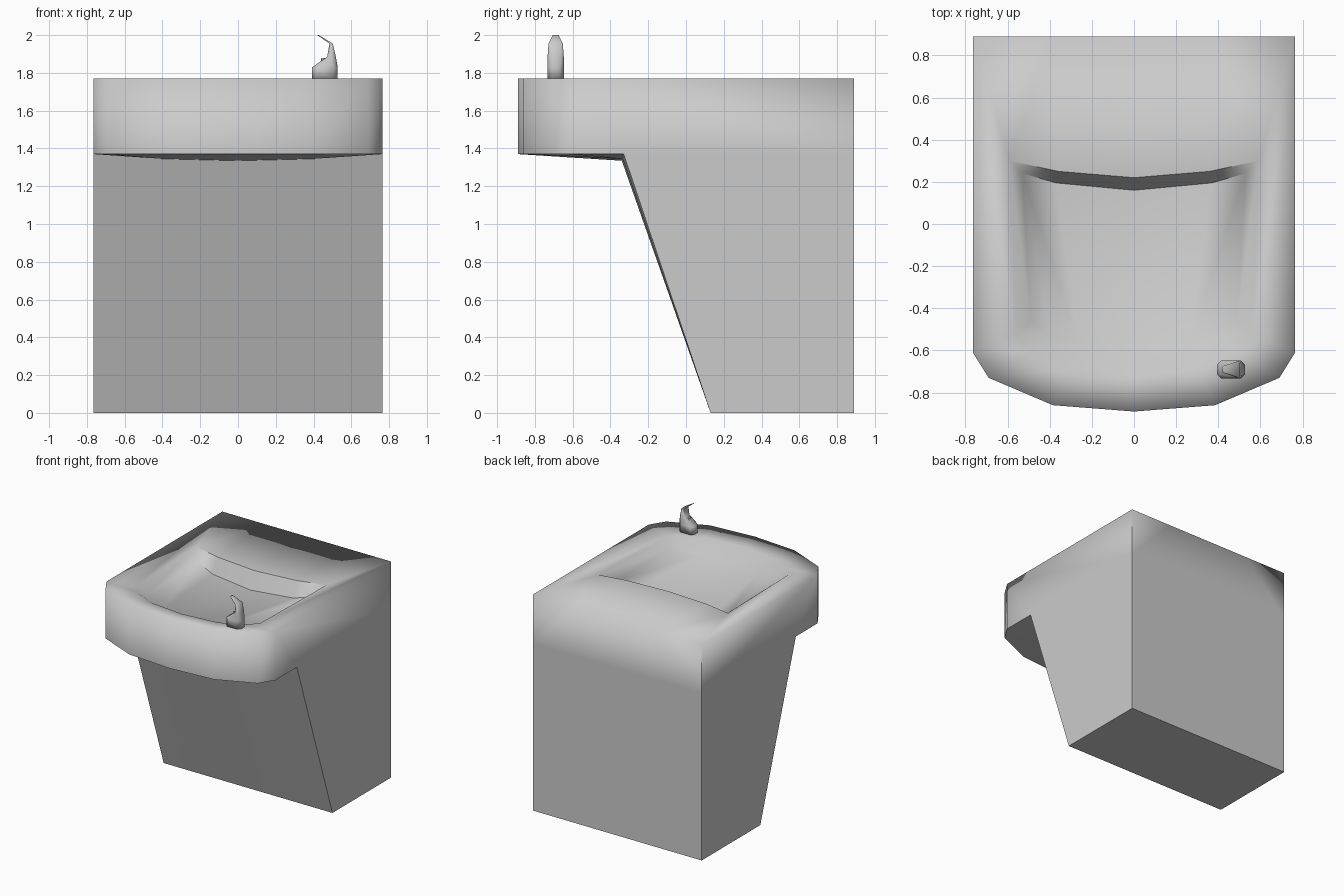
import bpy, bmesh, math
from mathutils import Vector

cube = bpy.data.objects.get("Cube")
if cube:
    bpy.data.objects.remove(cube)

grey = bpy.data.materials.new("light grey metal")
grey.use_nodes = True
colour = (0.6, 0.6, 0.6, 1)
grey.diffuse_color = colour
grey.node_tree.nodes["Principled BSDF"].inputs["Base Color"].default_value = colour


def finish(bm, name):
    bmesh.ops.recalc_face_normals(bm, faces=bm.faces)
    for f in bm.faces:
        f.smooth = True
    mesh = bpy.data.meshes.new(name)
    bm.to_mesh(mesh)
    bm.free()
    mesh.materials.append(grey)
    obj = bpy.data.objects.new(name, mesh)
    bpy.context.collection.objects.link(obj)
    return obj


# Cabinet with basin: one half, mirrored across x
bm = bmesh.new()


def row(points):
    return [bm.verts.new(p) for p in points]


def strip(a, b):
    for i in range(len(a) - 1):
        bm.faces.new((a[i], a[i + 1], b[i + 1], b[i]))


def crease(*chains):
    for chain in chains:
        for a, b in zip(chain, chain[1:]):
            edge = bm.edges.get((a, b))
            if edge:
                edge.smooth = False


# Outline from the back centre round to the front centre
outline = [(0, .89), (.385, .89), (.765, .89), (.765, -.61),
           (.69, -.73), (.385, -.86), (0, -.89)]
rim = row([(x, y, 1.77) for x, y in outline])
low = row([(x, y, 1.37) for x, y in outline])
lip = row([(0, .22, 1.745), (.36, .25, 1.75), (.59, .30, 1.755), (.565, -.52, 1.75),
           (.48, -.61, 1.75), (.3, -.69, 1.75), (0, -.72, 1.75)])
floor = row([(0, .16, 1.61), (.37, .195, 1.63), (.53, .24, 1.67), (.49, -.46, 1.69),
             (.40, -.53, 1.69), (.26, -.58, 1.68), (0, -.60, 1.67)])

# Head, rim and basin
strip(rim, lip)
strip(lip, floor)
bm.faces.new((floor[0], floor[1], floor[5], floor[6]))
bm.faces.new((floor[1], floor[2], floor[3], floor[4], floor[5]))
strip(rim[:3], low[:3])
strip(rim[3:], low[3:])

# Underside of the head and slanted front
knee = row([(.765, -.33, 1.37), (.4, -.335, 1.345), (0, -.34, 1.335)])
toe = row([(.765, .13, 0), (.4, .13, 0), (0, .13, 0)])
heel = row([(.765, .89, 0), (.385, .89, 0), (0, .89, 0)])
bm.faces.new((rim[2], rim[3], low[3], knee[0], low[2]))
bm.faces.new((knee[0], knee[1], low[5], low[4], low[3]))
bm.faces.new((knee[1], knee[2], low[6], low[5]))
strip(knee, toe)

# Bottom, back and side of the cabinet
strip(toe, heel)
strip(heel, low[2::-1])
bm.faces.new((low[2], knee[0], toe[0], heel[0]))

crease(knee, toe, heel, low[3:], lip[:3], floor[:3],
       [rim[2], low[2], heel[0], toe[0], knee[0], low[3]])
cabinet = finish(bm, "fountain_cabinet")
mirror = cabinet.modifiers.new("Mirror", 'MIRROR')
mirror.use_clip = True

# Spout: chamfered sections (height, left, right, half depth) lofted upwards
sections = [(1.765, .393, .526, .043), (1.83, .393, .528, .043),
            (1.885, .472, .518, .043), (1.955, .484, .502, .038),
            (2.0, .42, .428, .016)]
bm = bmesh.new()
rings = []
for z, x0, x1, d in sections:
    c = min((x1 - x0) * .3, d * .5)
    half = [(x0, d - c), (x0 + c, d), (x1 - c, d), (x1, d - c)]
    loop = half + [(x, -y) for x, y in reversed(half)]
    rings.append(row([(x, y - .69, z) for x, y in loop]))
for a, b in zip(rings, rings[1:]):
    strip(a + a[:1], b + b[:1])
bm.faces.new(rings[0])
bm.faces.new(rings[-1])
for e in bm.edges:
    if len(e.link_faces) == 2 and e.calc_face_angle(0) > math.radians(50):
        e.smooth = False
finish(bm, "spout")

# Water nozzle in front of the guard
bm = bmesh.new()
bmesh.ops.create_cone(bm, cap_ends=True, segments=8, radius1=.014, radius2=.011, depth=.05)
bmesh.ops.translate(bm, vec=Vector((.452, -.69, 1.855)), verts=bm.verts)
for e in bm.edges:
    if e.calc_face_angle(0) > math.radians(60):
        e.smooth = False
finish(bm, "nozzle")
